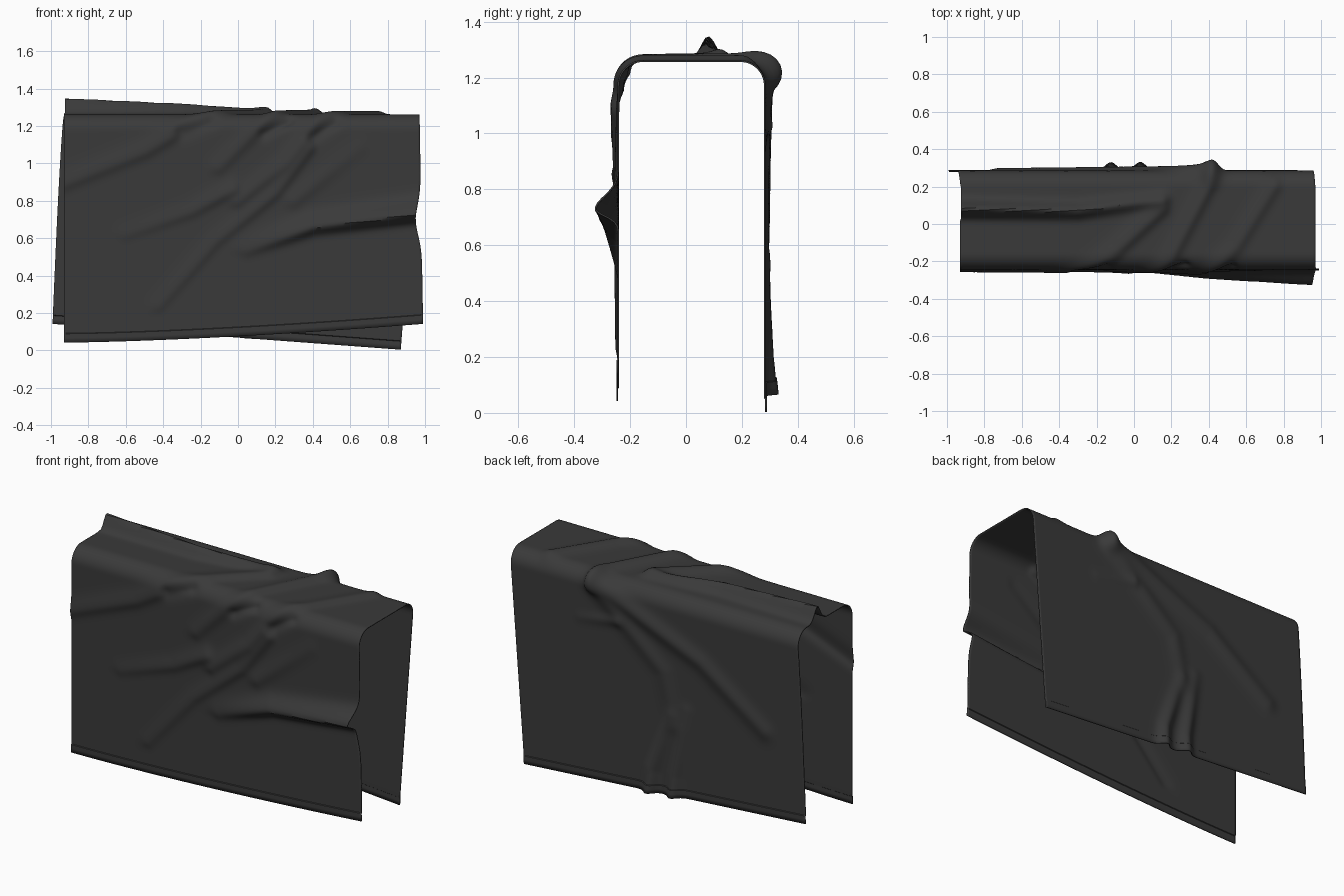
import bpy, bmesh, math
from mathutils import Vector

cube = bpy.data.objects.get("Cube")
if cube:
    bpy.data.objects.remove(cube)

# Cross-section: two hanging panels joined by a flat top with round corners
FRONT_Y, BACK_Y, TOP_Z, RADIUS = -0.245, 0.285, 1.262, 0.09
MID_Y = (FRONT_Y + BACK_Y) / 2
HALF_TOP = (BACK_Y - FRONT_Y) / 2 - RADIUS
ARC = RADIUS * math.pi / 2
SIDE_Z = TOP_Z - RADIUS
HEM = 0.05
COLUMNS, ROWS = 150, 190


def lerp(a, b, k):
    return a + (b - a) * k


# Points on the unrolled cloth: x and signed distance from the top centre line
def front(x, z):
    return Vector((x, -(HALF_TOP + ARC + SIDE_Z - z)))


def top(x, y):
    return Vector((x, y - MID_Y))


def back(x, z):
    return Vector((x, HALF_TOP + ARC + SIDE_Z - z))


def roll(t):
    """Position and outward normal in the y-z plane for unrolled distance t."""
    side, d = math.copysign(1, t), abs(t)
    if d <= HALF_TOP:
        return Vector((0, MID_Y + t, TOP_Z)), Vector((0, 0, 1))
    angle = min((d - HALF_TOP) / RADIUS, math.pi / 2)
    normal = Vector((0, side * math.sin(angle), math.cos(angle)))
    centre = Vector((0, MID_Y + side * HALF_TOP, SIDE_Z))
    drop = max(0, d - HALF_TOP - ARC)
    return centre + normal * RADIUS - Vector((0, 0, drop)), normal


folds = []


def fold(*path, start, end, left=0.05, right=0.05):
    """Ridge along a path; left and right set how steep its two flanks are."""
    folds.append((path, start, end, left, right))


def fold_height(p):
    total = 0
    for path, start, end, left, right in folds:
        best = None
        count = len(path) - 1
        for i in range(count):
            a, along = path[i], path[i + 1] - path[i]
            k = max(0, min(1, (p - a).dot(along) / along.length_squared))
            off = p - a - along * k
            if best is None or off.length < best[0]:
                best = (off.length, (i + k) / count, along.cross(off) if hasattr(along, "cross") else 0)
        d, k, turn = best
        # blend flank widths smoothly around the crest
        blend = 0.5 + 0.5 * math.tanh(turn * 120)
        total += lerp(start, end, k) * math.exp(-(d / lerp(right, left, blend)) ** 2)
    return total


# Tall fold along the top
fold(top(-1, .08), top(-.3, .07), top(.15, .13), start=.09, end=.025, left=.04, right=.036)
# Folds dragged over the front corner
fold(front(-1, .86), front(-.5, 1.06), front(-.2, 1.24), top(-.08, -.13), top(.15, .08),
     start=.012, end=.026, left=.06, right=.035)
fold(front(-.1, .98), front(.12, 1.2), top(.2, -.18), top(.4, .2), back(.42, 1.2),
     start=.012, end=.03, right=.035)
fold(front(0, .8), front(.25, 1), front(.42, 1.22), top(.55, -.12), top(.75, .2),
     start=.016, end=.018, right=.035)
# Pinches under the front corner
fold(front(-.3, 1.17), front(-.15, 1.23), start=-.025, end=-.02, left=.03, right=.04)
fold(front(.14, 1.16), front(.27, 1.23), start=-.02, end=-.025, left=.03, right=.03)
fold(front(.4, 1.14), front(.52, 1.22), start=-.015, end=-.02, left=.03, right=.03)
# Soft diagonal creases on the front
fold(front(-.42, .24), front(-.12, .58), front(.2, .84), front(.38, 1.08),
     start=.008, end=.02, right=.03)
fold(front(-.6, .62), front(-.25, .74), front(-.03, .86), start=.006, end=.018, right=.03)
fold(front(.3, .8), front(.65, 1.08), start=.012, end=.005, right=.04)
# Deep fold running to the end of the front panel
fold(front(.05, .54), front(.4, .66), front(1, .735), start=.012, end=.085, left=.065, right=.035)
# Long sweeping folds on the back
fold(back(.42, 1.24), back(.1, 1.09), back(-.3, .92), back(-.72, .62),
     start=.028, end=.014, left=.05, right=.05)
fold(back(.42, 1.2), back(.18, 1), back(-.05, .8), back(-.12, .5), start=.02, end=.008)
fold(back(.5, .98), back(.25, 1.02), start=.004, end=.012, left=.03, right=.03)
# Twin gathers rising from the back hem
fold(back(-.12, 0), back(-.13, .2), back(-.2, .6), start=.05, end=.008, left=.04, right=.04)
fold(back(.04, 0), back(.02, .2), back(-.1, .55), start=.05, end=.008, left=.04, right=.04)


def side_edges(t):
    """x of the two cut ends of the cloth at unrolled distance t."""
    k = max(0, abs(t) - HALF_TOP) / (ARC + SIDE_Z)
    if t > 0:
        return -.925 - .072 * k ** .7, .97 - .1 * k
    dip = .03 * math.exp(-((t - front(0, .7).y) / .12) ** 2)
    return -.93, .97 + .022 * k - dip


# Cloth sheet
bm = bmesh.new()
grid = []
for c in range(COLUMNS + 1):
    u = c / COLUMNS
    t0 = front(0, .042 + .1 * u ** 1.5).y
    t1 = back(0, lerp(.142, .004, u)).y
    inner = [lerp(t0 + HEM, t1 - HEM, r / ROWS) for r in range(ROWS + 1)]
    hem = [t0, t0 + HEM / 2, t0 + HEM * .94]
    far_hem = [t1 - HEM * .94, t1 - HEM / 2, t1]
    column = []
    for t in hem + inner + far_hem:
        x = lerp(*side_edges(t), u)
        pos, normal = roll(t)
        lift = fold_height(Vector((x, t)))
        if t in hem or t in far_hem:
            lift += .004
        pos = pos + normal * lift
        column.append(bm.verts.new((x, pos.y, pos.z)))
    grid.append(column)
for a, b in zip(grid, grid[1:]):
    for i in range(len(a) - 1):
        bm.faces.new((a[i], b[i], b[i + 1], a[i + 1]))
bm.normal_update()
mesh = bpy.data.meshes.new("draped_cloth")
bm.to_mesh(mesh)
bm.free()
cloth = bpy.data.objects.new("draped_cloth", mesh)
bpy.context.collection.objects.link(cloth)

# Charcoal fabric
fabric = bpy.data.materials.new("charcoal_fabric")
fabric.use_nodes = True
colour = (.042, .042, .042, 1)
fabric.diffuse_color = colour
fabric.node_tree.nodes["Principled BSDF"].inputs["Base Color"].default_value = colour
mesh.materials.append(fabric)

# Thin cloth thickness and smooth shading with crisp hems
bpy.context.view_layer.objects.active = cloth
cloth.select_set(True)
bpy.ops.object.shade_smooth_by_angle(angle=math.radians(40))
thickness = cloth.modifiers.new("cloth_thickness", 'SOLIDIFY')
thickness.thickness = .006
thickness.offset = -1
